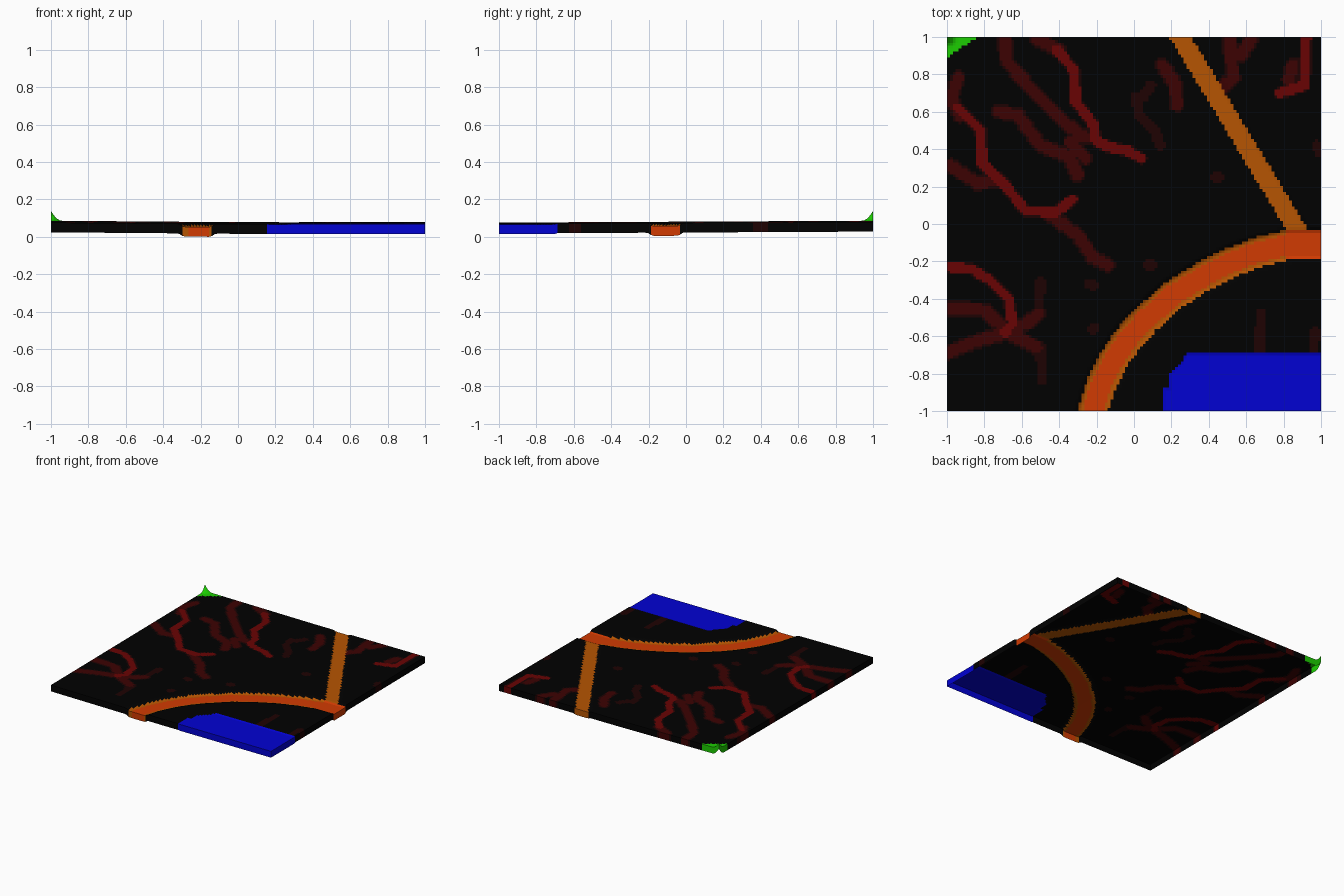
import bpy, bmesh
from mathutils import Vector

default_cube = bpy.data.objects.get("Cube")
if default_cube:
    bpy.data.objects.remove(default_cube, do_unlink=True)

CELLS = 128
SKIRT = 0.052


def make_material(name, red, green, blue):
    material = bpy.data.materials.new(name)
    material.use_nodes = True
    colour = (red, green, blue, 1)
    material.diffuse_color = colour
    material.node_tree.nodes["Principled BSDF"].inputs["Base Color"].default_value = colour
    return material


palette = {
    "black ground": (.0003, .0003, .0003),
    "faint red": (.013, .0005, .0005),
    "dim red": (.045, .0005, .0005),
    "vein red": (.14, .001, .001),
    "road orange": (.47, .09, .0005),
    "road red orange": (.64, .043, .0005),
    "water blue": (.0005, .0005, .65),
    "peak green": (.012, .62, .0005),
}
materials = [make_material(name, *colour) for name, colour in palette.items()]
index_of = {name: index for index, name in enumerate(palette)}

# Road centre lines
curved_road = [(-.225, -1.02), (-.18, -.87), (-.105, -.72), (-.02, -.6), (.065, -.51),
               (.21, -.38), (.38, -.275), (.53, -.2), (.67, -.15), (.83, -.11), (1.02, -.11)]
straight_road = [(.235, 1.02), (.89, -.06)]

# Bright veins
bright_veins = [
    [(-.94, .62), (-.82, .5), (-.81, .32), (-.7, .22), (-.58, .07), (-.42, .06), (-.33, .13)],
    [(-.41, .93), (-.32, .82), (-.31, .65), (-.22, .54), (-.2, .44), (-.13, .41), (-.03, .39), (.04, .35)],
    [(-1, -.23), (-.87, -.24), (-.77, -.3), (-.67, -.4), (-.65, -.53), (-.69, -.58)],
    [(.92, 1), (.91, .74), (.78, .7)],
]

# Dim veins on the left and on the right
left_veins = [
    [(-.69, .98), (-.68, .87), (-.55, .72), (-.38, .55), (-.26, .46)],
    [(-.52, .99), (-.4, .93)],
    [(-.72, .6), (-.62, .58), (-.5, .42), (-.35, .36), (-.3, .26)],
    [(-.34, .44), (-.26, .35)],
    [(-.94, .78), (-.98, .67), (-.93, .58)],
    [(-.98, .31), (-.84, .22), (-.72, .23)],
    [(-.45, .05), (-.3, -.06), (-.22, -.18), (-.14, -.22)],
    [(-1, -.45), (-.8, -.46), (-.68, -.57)],
    [(-1, -.69), (-.85, -.63), (-.68, -.58), (-.57, -.53), (-.51, -.48)],
    [(-.64, -.6), (-.52, -.66)],
]
right_veins = [
    [(.15, .85), (.22, .75), (.23, .64)],
    [(.51, 1), (.53, .78), (.46, .72)],
    [(.63, .99), (.57, .9)],
    [(.83, .77), (.85, .85)],
]

# Faint streaks and specks
faint_streaks = [
    [(.01, .68), (.03, .58), (.11, .5), (.14, .42)], [(-.5, -.66), (-.49, -.83)],
    [(.05, .68), (.09, .74)], [(.98, .42), (1, .38)], [(-.24, -.32), (-.22, -.33)],
    [(-.22, -.56), (-.21, -.56)], [(.08, -.22), (.1, -.22)], [(.44, .25), (.45, .25)],
    [(.96, -.66), (.97, -.58)], [(.67, -.69), (.68, -.48)], [(-.51, -.46), (-.5, -.31)],
]


def segments(paths):
    return [(Vector(a), Vector(b)) for path in paths for a, b in zip(path, path[1:])]


def distance(point, pieces):
    nearest = 9
    for start, end in pieces:
        along = end - start
        fraction = min(max((point - start).dot(along) / along.length_squared, 0), 1)
        nearest = min(nearest, (point - start - along * fraction).length)
    return nearest


def fade(value, start, end):
    return min(max((end - value) / (end - start), 0), 1)


curve_parts, straight_parts = segments([curved_road]), segments([straight_road])
bright_parts, faint_parts = segments(bright_veins), segments(faint_streaks)
dim_parts = segments(left_veins + right_veins)


def in_water(p):
    left = .16 if p.y < -.88 else .19
    return p.y < -.69 and p.x > left and p.x - .85 * (p.y + .69) > .29


def in_peak(p):
    return (p.x + 1) / .165 + (1 - p.y) / .11 < 1


def surface(p):
    # Broad slope, sunken roads and water, and the pointed corner
    if in_water(p):
        return .066
    height = .068 + .008 * max(-p.x, 0) + .002 * max(p.x, 0) + .005 * (p.y + 1)
    to_curve = fade(distance(p, curve_parts), .07, .095)
    to_straight = fade(distance(p, straight_parts), .045, .07)
    height -= max(.017 * to_curve, .009 * to_straight)
    corner = (p - Vector((-1, 1))).length
    return max(height, SKIRT) + .053 * fade(corner, 0, .06) ** 2


def colour_name(p):
    if in_peak(p):
        return "peak green"
    if in_water(p):
        return "water blue"
    to_curve = distance(p, curve_parts)
    if to_curve < .054 or (p.x > .82 and to_curve < .075):
        return "road red orange"
    if to_curve < .079 or distance(p, straight_parts) < .05:
        return "road orange"
    to_bright = distance(p, bright_parts)
    if to_bright < .026:
        return "vein red"
    to_dim = distance(p, dim_parts)
    if to_dim < .03:
        return "dim red"
    if to_dim < .042 or to_bright < .033 or distance(p, faint_parts) < .028:
        return "faint red"
    return "black ground"


# Terrain sheet: a coloured height field
bm = bmesh.new()
bmesh.ops.create_grid(bm, x_segments=CELLS, y_segments=CELLS, size=1)
for face in bm.faces:
    face.material_index = index_of[colour_name(face.calc_center_median().xy)]
for vertex in bm.verts:
    vertex.co.z = surface(vertex.co.xy)

# Skirt: walls hanging from the rim in the colour of the ground above, open below
rim_loops = [edge.link_loops[0] for edge in bm.edges if edge.is_boundary]
rim = [(loop.vert, loop.link_loop_next.vert, loop.face.material_index) for loop in rim_loops]
lower = {start: bm.verts.new(start.co - Vector((0, 0, SKIRT))) for start, end, colour in rim}
for start, end, colour in rim:
    wall = bm.faces.new((end, start, lower[start], lower[end]))
    wall.material_index = colour

mesh = bpy.data.meshes.new("terrain_tile")
bm.to_mesh(mesh)
bm.free()
for material in materials:
    mesh.materials.append(material)
tile = bpy.data.objects.new("terrain_tile", mesh)
bpy.context.collection.objects.link(tile)
